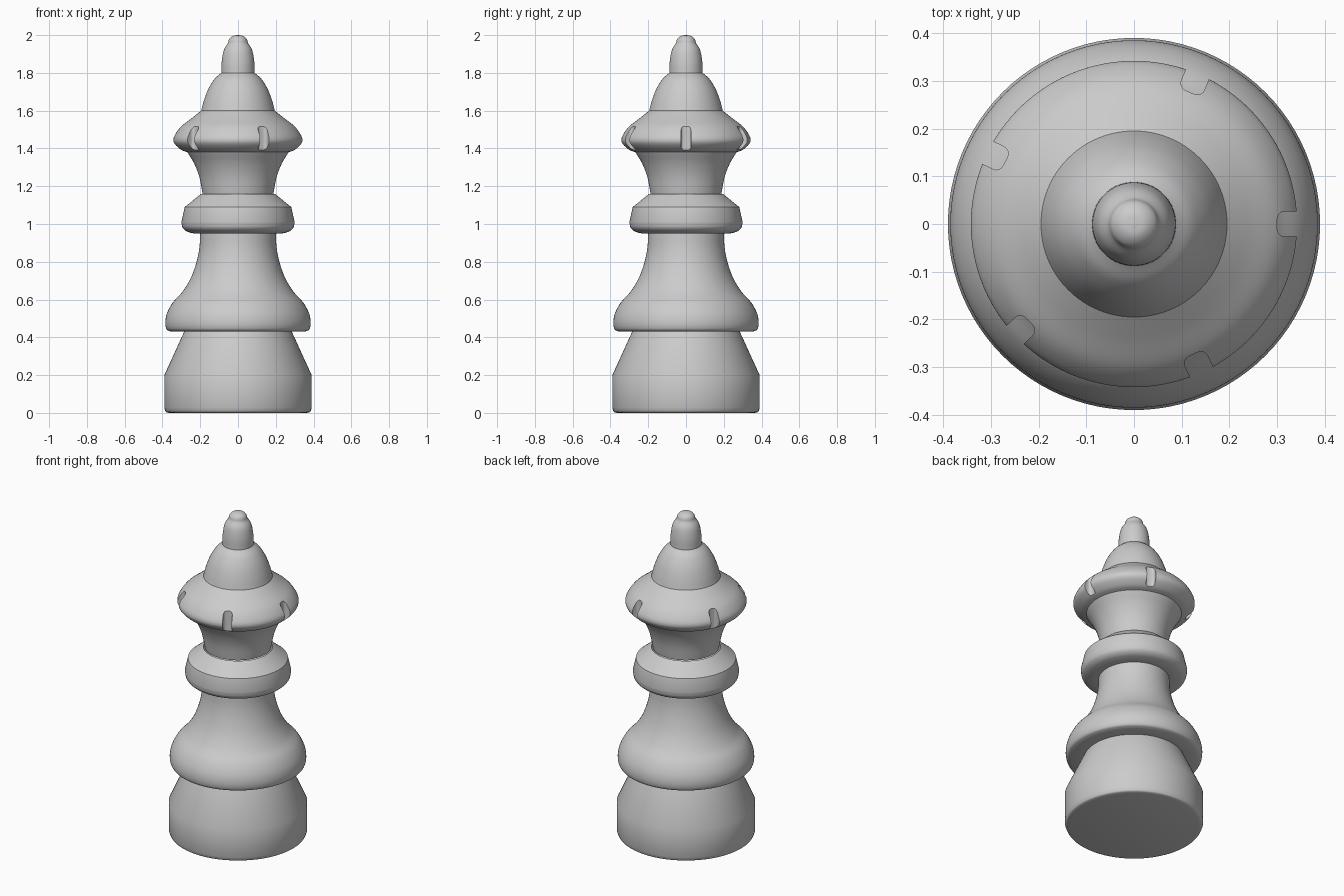
import bpy, bmesh, math
from mathutils import Vector, Matrix

if "Cube" in bpy.data.objects:
    bpy.data.objects.remove(bpy.data.objects["Cube"])

STEPS = 96


def smooth_run(pts, n=5):
    """Catmull-Rom through the points; two-point runs stay straight."""
    if len(pts) < 3:
        return list(pts)
    v = [Vector(p) for p in pts]
    v = [2 * v[0] - v[1]] + v + [2 * v[-1] - v[-2]]
    out = []
    for a, b, c, d in zip(v, v[1:], v[2:], v[3:]):
        for i in range(n):
            t = i / n
            p = 0.5 * (2 * b + (c - a) * t + (2 * a - 5 * b + 4 * c - d) * t * t
                       + (3 * b - a - 3 * c + d) * t ** 3)
            out.append((max(p.x, 0), p.y))
    return out + [tuple(pts[-1])]


def lathe(name, *runs):
    """Revolve (radius, z) runs about z; runs meet at hard corners."""
    bm = bmesh.new()
    prof = [p for r in runs for p in smooth_run(r)]
    vs = [bm.verts.new((r, 0, z)) for r, z in prof]
    es = [bm.edges.new(pair) for pair in zip(vs, vs[1:])]
    bmesh.ops.spin(bm, geom=vs + es, cent=(0, 0, 0), axis=(0, 0, 1),
                   angle=math.tau, steps=STEPS)
    bmesh.ops.remove_doubles(bm, verts=bm.verts, dist=1e-4)
    bmesh.ops.recalc_face_normals(bm, faces=bm.faces)
    me = bpy.data.meshes.new(name)
    bm.to_mesh(me)
    bm.free()
    ob = bpy.data.objects.new(name, me)
    bpy.context.collection.objects.link(ob)
    return ob


def activate(ob):
    bpy.ops.object.select_all(action='DESELECT')
    ob.select_set(True)
    bpy.context.view_layer.objects.active = ob


# Tapered foot
base = lathe("base",
             [(0, 0), (0.365, 0)],
             [(0.365, 0), (0.382, 0.006), (0.39, 0.025)],
             [(0.39, 0.025), (0.39, 0.20)],
             [(0.39, 0.20), (0.285, 0.43)])

# Flared lower body
body = lathe("body",
             [(0.285, 0.43), (0.355, 0.43)],
             [(0.355, 0.43), (0.378, 0.442), (0.385, 0.48), (0.375, 0.53), (0.345, 0.585),
              (0.295, 0.64), (0.252, 0.71), (0.222, 0.79), (0.205, 0.87), (0.20, 0.95)])

# Collar ring
collar = lathe("collar",
               [(0.20, 0.95), (0.235, 0.95)],
               [(0.235, 0.95), (0.27, 0.96), (0.293, 0.98), (0.30, 1.01)],
               [(0.30, 1.01), (0.282, 1.09)],
               [(0.282, 1.09), (0.195, 1.16)])

# Neck and coronet, closed so it can be cut
crown = lathe("crown",
              [(0, 1.16), (0.187, 1.16)],
              [(0.187, 1.16), (0.205, 1.25), (0.232, 1.32), (0.268, 1.38)],
              [(0.268, 1.38), (0.30, 1.392), (0.332, 1.42), (0.342, 1.445), (0.332, 1.475),
               (0.30, 1.517), (0.245, 1.56), (0.195, 1.60)],
              [(0.195, 1.60), (0.18, 1.655), (0.157, 1.715), (0.124, 1.768), (0.088, 1.80)],
              [(0.088, 1.80), (0, 1.80)])

# Finial with a small tip
finial = lathe("finial",
               [(0.088, 1.80), (0.086, 1.86), (0.075, 1.92), (0.053, 1.958)],
               [(0.053, 1.958), (0.046, 1.98), (0.026, 1.996), (0, 2.0)])

# Five notches cut into the coronet
bm = bmesh.new()
for deg in (0, 67, 154, 223, 294.5):
    m = (Matrix.Rotation(math.radians(deg), 4, 'Z') @ Matrix.Translation((0.35, 0, 1.455))
         @ Matrix.Diagonal((0.10, 0.052, 0.24, 1)))
    bmesh.ops.create_cube(bm, size=1, matrix=m)
upright = [e for e in bm.edges
           if abs(e.verts[0].co.z - e.verts[1].co.z) > 0.2 and e.verts[0].co.xy.length < 0.34]
bmesh.ops.bevel(bm, geom=upright, offset=0.016, segments=4, profile=0.5, affect='EDGES')
me = bpy.data.meshes.new("notch_cutter")
bm.to_mesh(me)
bm.free()
cutter = bpy.data.objects.new("notch_cutter", me)
bpy.context.collection.objects.link(cutter)
cutter.hide_render = True
mod = crown.modifiers.new("notches", 'BOOLEAN')
mod.operation, mod.solver, mod.object = 'DIFFERENCE', 'EXACT', cutter
activate(crown)
bpy.ops.object.modifier_apply(modifier=mod.name)
bpy.data.objects.remove(cutter)

for ob in (base, body, collar, crown, finial):
    activate(ob)
    bpy.ops.object.shade_smooth_by_angle(angle=math.radians(25))
